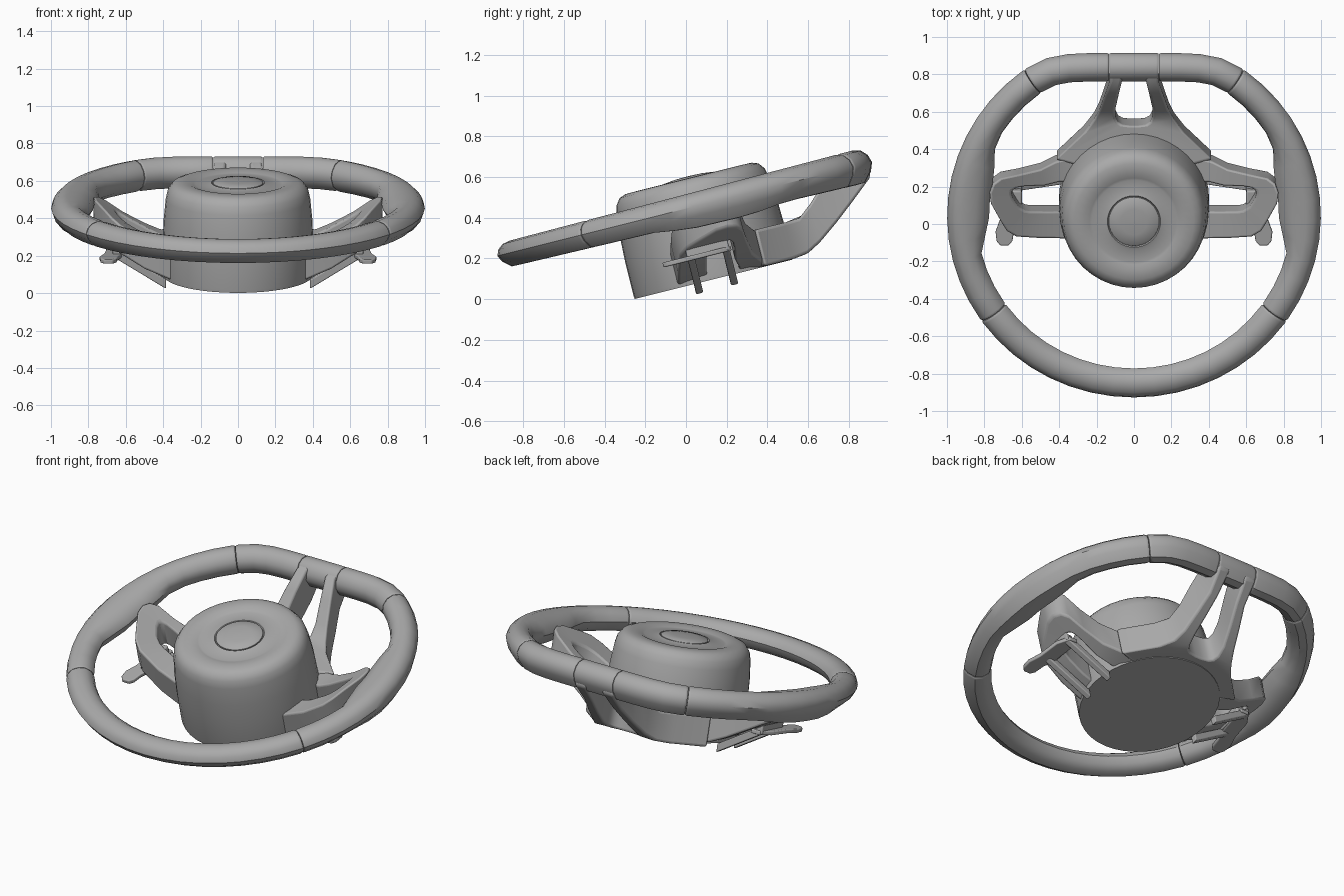
import bpy, bmesh, math
from mathutils import Matrix, Vector

if "Cube" in bpy.data.objects:
    bpy.data.objects.remove(bpy.data.objects["Cube"])

# Everything is modelled flat in the wheel plane (x, v, w), then tilted
TILT = Matrix.Translation((0, 0, 0.437)) @ Matrix.Rotation(math.radians(14), 4, 'X')
GREY = bpy.data.materials.new("dark_grey")
GREY.diffuse_color = (0.4, 0.4, 0.4, 1)
GREY.use_nodes = True
GREY.node_tree.nodes["Principled BSDF"].inputs["Base Color"].default_value = GREY.diffuse_color


def finish(name, verts, faces, mirror=False, bevel=0, angle=38):
    mesh = bpy.data.meshes.new(name)
    bm = bmesh.new()
    vs = [bm.verts.new(v) for v in verts]
    for f in faces:
        bm.faces.new([vs[i] for i in f])
    bmesh.ops.remove_doubles(bm, verts=bm.verts, dist=1e-5)
    bmesh.ops.recalc_face_normals(bm, faces=bm.faces)
    bm.to_mesh(mesh)
    bm.free()
    mesh.materials.append(GREY)
    ob = bpy.data.objects.new(name, mesh)
    bpy.context.collection.objects.link(ob)
    ob.matrix_world = TILT
    if bevel:
        b = ob.modifiers.new("bevel", 'BEVEL')
        b.width, b.segments, b.limit_method = bevel, 3, 'ANGLE'
        b.angle_limit = math.radians(50)
    if mirror:
        m = ob.modifiers.new("mirror", 'MIRROR')
        m.use_mirror_merge = False
    bpy.ops.object.select_all(action='DESELECT')
    ob.select_set(True)
    bpy.context.view_layer.objects.active = ob
    bpy.ops.object.shade_smooth_by_angle(angle=math.radians(angle))
    return ob


def bridge(name, rings, **kw):
    """Skin a list of equal-length vertex rings and cap both ends."""
    n = len(rings[0])
    faces = [(i*n+j, i*n+(j+1) % n, (i+1)*n+(j+1) % n, (i+1)*n+j)
             for i in range(len(rings)-1) for j in range(n)]
    faces += [tuple(range(n)), tuple(range((len(rings)-1)*n, len(rings)*n))]
    return finish(name, [p for r in rings for p in r], faces, **kw)


def lerp(table, t):
    if t <= table[0][0]:
        return table[0][1]
    for (a, fa), (b, fb) in zip(table, table[1:]):
        if t <= b:
            return fa + (fb-fa)*(t-a)/(b-a)
    return table[-1][1]


def strip(name, pairs, top, bottom, **kw):
    """Box-section bar between outer/inner outline points with given heights."""
    rings = []
    for o, i in pairs:
        rings.append([(*o, top(*o)), (*i, top(*i)), (*i, bottom(*i)), (*o, bottom(*o))])
    return bridge(name, rings, **kw)


def lathe(name, profile, seg=40):
    rings = [[(r*math.cos(2*math.pi*k/seg), 0.05 + r*math.sin(2*math.pi*k/seg), w)
              for k in range(seg)] for r, w in profile]
    return bridge(name, rings)


# Rim: circle with flattened top, split into grips at the seams
SECTION = [(0, 1), (.5, .88), (.85, .55), (1, .1), (.8, -.4), (.3, -.93), (-.25, -.95),
           (-.75, -.6), (-1, 0), (-.88, .45), (-.5, .86)]


def centre(deg):
    a = math.radians(deg)
    c, k = 0.92*math.cos(a), 40
    soft = -math.log(math.exp(-k*c) + math.exp(-k*0.821))/k
    return Vector((0.92*math.sin(a), 0.045 + soft))


def rim_ring(deg, scale):
    p = centre(deg)
    t = (centre(deg+.5) - centre(deg-.5)).normalized()
    out = Vector((-t.y, t.x))
    v = p.y
    h = 0.076 + 0.011*v/0.868
    bulge = lerp([(-.16, 0), (-.01, 1), (.28, .95), (.52, 0)], v)   # thumb swelling
    bulge = bulge*bulge*(3 - 2*bulge)
    ring = []
    for s, w in SECTION:
        r = 0.079*s
        if s < 0:
            r += 0.066*bulge*s
        ww = h*w - (0.025*bulge if w < 0 else 0)*abs(w)
        q = p + out*r*scale
        ring.append((q.x, q.y, ww*scale))
    return ring


def rim_piece(name, a, b, **kw):
    n = max(2, round((b-a)/7))
    steps = [(a+.1, .94), (a+.5, .985)]
    steps += [(a+.9 + (b-a-1.8)*i/n, 1) for i in range(n+1)]
    steps += [(b-.5, .985), (b-.1, .94)]
    bridge(name, [rim_ring(d, s) for d, s in steps], **kw)


rim_piece("rim_top_centre", -8.3, 8.3)
rim_piece("rim_upper_grips", 8.3, 36, mirror=True)
rim_piece("rim_side_grips", 36, 125.3, mirror=True)
rim_piece("rim_bottom", 125.3, 234.7)

# Hub: tapered drum with dished cover and low round cap
lathe("hub", [(.40, -.362), (.402, -.345), (.402, -.18), (.397, -.05), (.386, .06), (.376, .105),
              (.352, .137), (.32, .149), (.265, .15), (.238, .14), (.225, .137), (.16, .141),
              (.142, .146), (.137, .138), (.01, .138)])
lathe("hub_cap", [(.134, .12), (.134, .146), (.128, .151), (.07, .158), (.005, .16)])

# Upper spoke: two legs around a window, dropping from the rim to the hub base
half = [((.132, .92), (.055, .92)), ((.13, .80), (.064, .80)), ((.158, .70), (.083, .70)),
        ((.185, .60), (.1, .60)), ((.215, .53), (.098, .545)), ((.27, .455), (.085, .515)),
        ((.42, .31), (.06, .5)), ((.02, .2), (.02, .495))]
pairs = half + [((-o[0], o[1]), (-i[0], i[1])) for o, i in reversed(half)]
strip("upper_spoke", pairs,
      lambda x, v: lerp([(.44, -.175), (.52, -.18), (.585, -.132), (.70, -.02), (.80, .065), (.9, .07)], v),
      lambda x, v: lerp([(.47, -.36), (.53, -.35), (.59, -.32), (.70, -.24), (.80, -.16), (.92, -.06)], v),
      bevel=.014)

# Side spokes: rounded frames around an opening, rising outward to the rim
frame = [((.33, .32), (.30, .18)), ((.42, .30), (.40, .185)), ((.5, .268), (.48, .175)),
         ((.62, .255), (.58, .185)), ((.715, .25), (.625, .185)), ((.755, .225), (.65, .175)),
         ((.772, .18), (.655, .155)), ((.765, .12), (.645, .125)), ((.715, .02), (.615, .075)),
         ((.68, -.045), (.58, .05)), ((.63, -.085), (.55, .042)), ((.5, -.112), (.46, .03)),
         ((.33, -.13), (.32, .02))]
strip("side_spokes", frame,
      lambda x, v: lerp([(.38, -.19), (.6, -.075), (.72, .01), (.78, .045)], x),
      lambda x, v: lerp([(.36, -.36), (.5, -.29), (.77, -.13)], x),
      mirror=True, bevel=.012)

# Shift paddles under the side spokes
tab = [((.655, .17), (.60, .17)), ((.70, .10), (.60, .10)), ((.715, -.03), (.615, -.03)),
       ((.74, -.10), (.64, -.09)), ((.735, -.15), (.65, -.15)), ((.715, -.175), (.67, -.175))]
strip("paddles", tab, lambda x, v: -.222, lambda x, v: -.246, mirror=True, bevel=.006)

# Paddle mounting prongs running inward below the hub edge
for name, v in (("front_prongs", -.033), ("rear_prongs", .144)):
    strip(name, [((.385, v-.018), (.385, v+.018)), ((.53, v-.018), (.53, v+.018)),
                 ((.67, v-.018), (.67, v+.018))],
          lambda x, v: -.365 + (x-.385)*.62, lambda x, v: -.415 + (x-.385)*.62,
          mirror=True, bevel=.006)

# Bracket joining prongs and paddle to the spoke underside
strip("paddle_brackets", [((.60, -.03), (.67, -.03)), ((.60, .14), (.67, .14))],
      lambda x, v: -.17, lambda x, v: -.24, mirror=True, bevel=.01)
